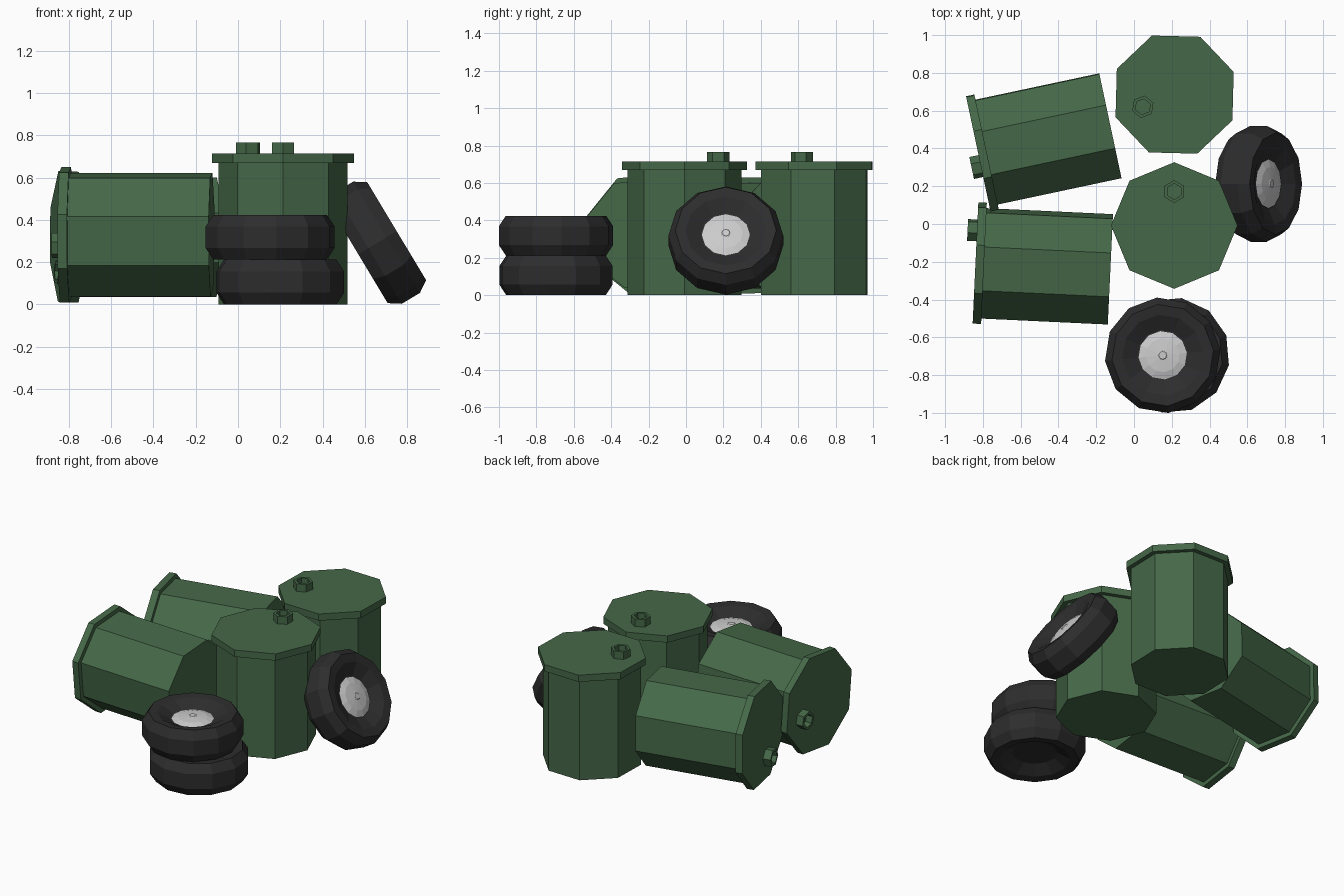
import bpy, bmesh
from math import radians, cos, sin
from mathutils import Vector, Matrix

if "Cube" in bpy.data.objects:
    bpy.data.objects.remove(bpy.data.objects["Cube"])


def material(name, rgb):
    m = bpy.data.materials.new(name)
    m.diffuse_color = (*rgb, 1)
    m.use_nodes = True
    m.node_tree.nodes["Principled BSDF"].inputs["Base Color"].default_value = m.diffuse_color
    return m


GREEN = material("green_paint", (0.06, 0.14, 0.065))
RUBBER = material("black_rubber", (0.026, 0.026, 0.027))


def lathe(name, profile, sides, matrix, mat=None):
    """Spin (radius, height) points round local z; both ends are capped."""
    bm = bmesh.new()
    rings = []
    for r, h in profile:
        rings.append([bm.verts.new((r * cos(radians(360 * i / sides)),
                                    r * sin(radians(360 * i / sides)), h))
                      for i in range(sides)])
    for a, b in zip(rings, rings[1:]):
        for i in range(sides):
            j = (i + 1) % sides
            bm.faces.new((a[i], a[j], b[j], b[i]))
    bm.faces.new(rings[0][::-1])
    bm.faces.new(rings[-1])
    bmesh.ops.recalc_face_normals(bm, faces=bm.faces)
    me = bpy.data.meshes.new(name)
    bm.to_mesh(me)
    bm.free()
    ob = bpy.data.objects.new(name, me)
    ob.matrix_world = matrix
    if mat:
        me.materials.append(mat)
    bpy.context.collection.objects.link(ob)
    return ob


def frame(origin, axis, side):
    """Matrix with local z along axis and local x along side."""
    z, x = Vector(axis).normalized(), Vector(side).normalized()
    y = z.cross(x)
    m = Matrix((x, y, z)).transposed().to_4x4()
    m.translation = origin
    return m


BARREL = [(0.305, 0), (0.305, 0.67), (0.335, 0.67), (0.335, 0.715)]
BUNG = [(0.06, 0.71), (0.06, 0.765), (0.042, 0.765), (0.042, 0.72)]


def barrel(name, m):
    lathe(name, BARREL, 8, m, GREEN)
    lathe(name + "_bung", BUNG, 6, m @ Matrix.Translation((0.18, 0, 0)), GREEN)


# Standing barrels: the angle points to the bung
for name, x, y, turn in (("standing_barrel_front", 0.213, -0.008, 90),
                         ("standing_barrel_back", 0.215, 0.685, 201)):
    a = radians(turn)
    barrel(name, frame((x, y, 0), (0, 0, 1), (cos(a), sin(a), 0)))

# Fallen barrels: heading of the lid, then roll of the bung round the axis
for name, x, y, z, heading, roll in (
        ("fallen_barrel_front", -0.125, -0.24, 0.33, 177.3, -16.5),
        ("fallen_barrel_back", -0.125, 0.52, 0.32, 192, 248.5)):
    a, r = radians(heading), radians(roll)
    d = Vector((cos(a), sin(a), 0))
    p = Vector((d.y, -d.x, 0))
    barrel(name, frame((x, y, z), d, p * cos(r) + Vector((0, 0, sin(r)))))

# Wheels: chamfered tyre with a dished sidewall and a domed hub
TYRE = [(0.135, -0.055), (0.215, -0.1), (0.27, -0.106), (0.307, -0.05),
        (0.307, 0.05), (0.27, 0.106), (0.215, 0.1), (0.135, 0.06)]
HUB = [(0.135, 0.058), (0.09, 0.072), (0.025, 0.078), (0.02, 0.082)]
lean = radians(31)
wheels = (("lower_wheel", frame((0.2, -0.695, 0.106), (0, 0, 1), (0.98, -0.17, 0))),
          ("upper_wheel", frame((0.152, -0.695, 0.318), (0, 0, 1), (1, 0.1, 0))),
          ("leaning_wheel", frame((0.66, 0.213, 0.292), (cos(lean), 0, sin(lean)),
                                  (0, 1, 0))))
for name, m in wheels:
    lathe(name + "_tyre", TYRE, 12, m, RUBBER)
    lathe(name + "_hub", HUB, 12, m)
